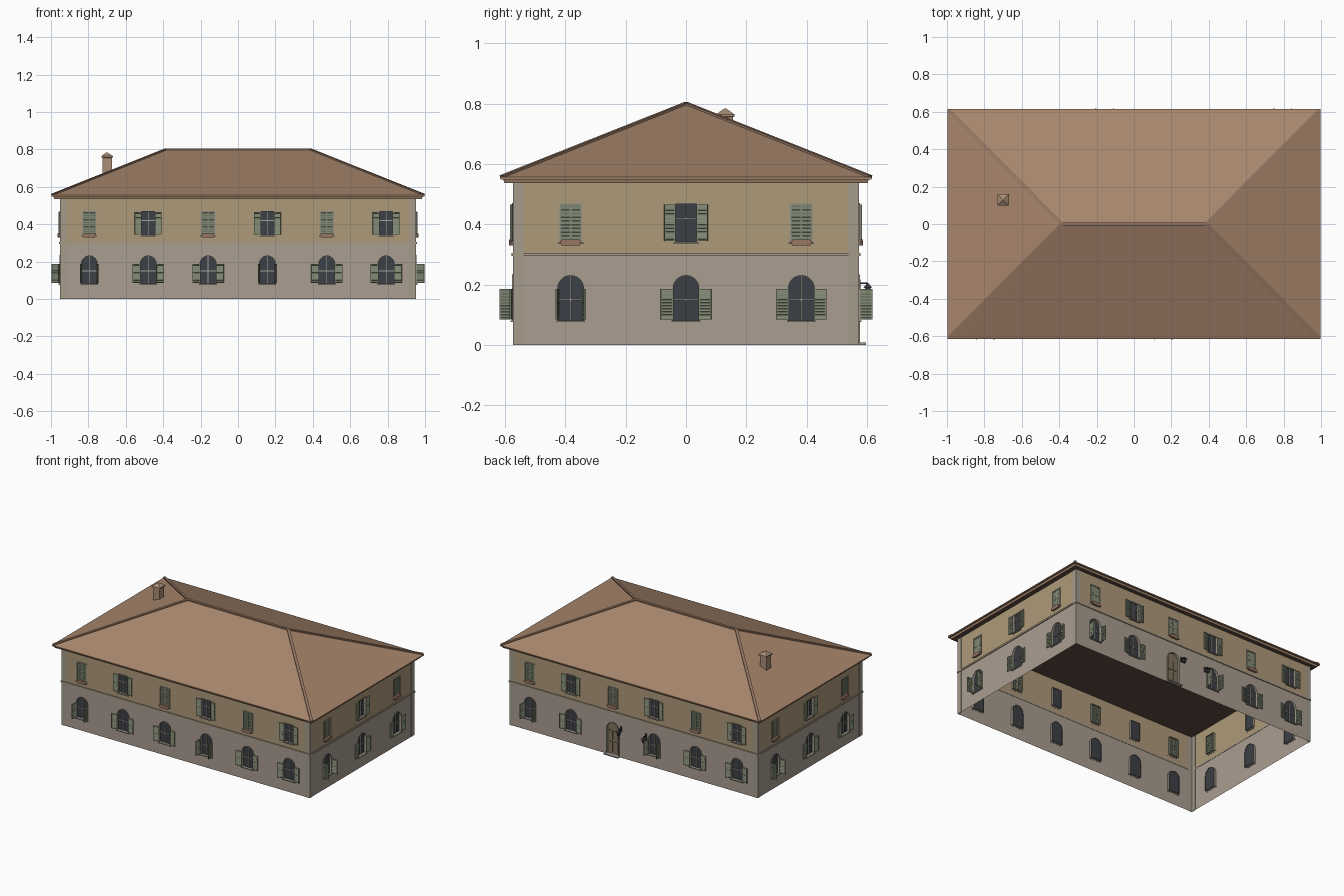
import bpy, bmesh
from math import pi, sin, cos, radians
from mathutils import Matrix, Vector

if "Cube" in bpy.data.objects:
    bpy.data.objects.remove(bpy.data.objects["Cube"])

COLORS = {
    "lower_walls": (0.40, 0.34, 0.28), "upper_walls": (0.42, 0.32, 0.19),
    "corner_strips": (0.37, 0.33, 0.26), "belt_course": (0.38, 0.32, 0.24),
    "window_panes": (0.045, 0.05, 0.06), "window_bars": (0.40, 0.38, 0.34),
    "window_frames": (0.33, 0.30, 0.24), "shutters": (0.23, 0.26, 0.18),
    "planters": (0.32, 0.18, 0.12), "door": (0.22, 0.17, 0.11),
    "door_step": (0.36, 0.32, 0.27), "lanterns": (0.04, 0.04, 0.045),
    "roof": (0.39, 0.24, 0.15), "ridge_tiles": (0.30, 0.18, 0.12),
    "chimney": (0.40, 0.27, 0.18), "ceiling": (0.11, 0.07, 0.05),
}
parts = {name: bmesh.new() for name in COLORS}
WX, WY, BELT, TOP = 0.95, 0.572, 0.30, 0.54
I = Matrix()


def box(part, center, size, m=I):
    mat = m @ Matrix.Translation(center) @ Matrix.Diagonal((*size, 1))
    bmesh.ops.create_cube(parts[part], size=1, matrix=mat)


def loft(part, loops, m=I, start=False, end=False):
    bm = parts[part]
    rings = [[bm.verts.new(m @ Vector(p)) for p in lp] for lp in loops]
    n = len(rings[0])
    for a, b in zip(rings, rings[1:]):
        for i in range(n):
            bm.faces.new((a[i], a[(i + 1) % n], b[(i + 1) % n], b[i]))
    if start:
        bm.faces.new(rings[0][::-1])
    if end:
        bm.faces.new(rings[-1])


def rect(hx, hy, z, cx=0, cy=0):
    return [(cx + sx * hx, cy + sy * hy, z) for sx, sy in ((-1, -1), (1, -1), (1, 1), (-1, 1))]


def outline(u, w, z0, z1, arched, grow=0, y=0):
    r = w / 2 + grow
    z0, z1 = z0 - grow, z1 + grow
    pts = [(u - r, y, z0), (u + r, y, z0)]
    if arched:
        pts += [(u + r * cos(a), y, z1 - r + r * sin(a)) for a in [pi * i / 12 for i in range(13)]]
    else:
        pts += [(u + r, y, z1), (u - r, y, z1)]
    return pts


def wall(part, half, z0, z1, holes, m):
    # flat wall with real openings
    bm = parts[part]
    edges = []
    for lp in [outline(0, half * 2, z0, z1, False)] + holes:
        vs = [bm.verts.new(m @ Vector(p)) for p in lp]
        edges += [bm.edges.new((vs[i - 1], vs[i])) for i in range(len(vs))]
    out = m.to_3x3() @ Vector((0, -1, 0))
    res = bmesh.ops.triangle_fill(bm, use_beauty=True, edges=edges, normal=out)
    for f in res["geom"]:
        if isinstance(f, bmesh.types.BMFace):
            f.normal_update()
            if f.normal.dot(out) < 0:
                f.normal_flip()


def frame(spec, t, m):
    loft("window_frames", [outline(*spec, y=0.015), outline(*spec, y=-0.004),
                           outline(*spec, grow=t, y=-0.004), outline(*spec, grow=t)], m)


def shutters(u, w, z0, z1, angle, y, m):
    # a pair of louvred leaves hinged on the window jambs
    leaf, h = w / 2, z1 - z0
    for side in (-1, 1):
        k = m @ Matrix.Translation((u + side * leaf, y, z0)) @ Matrix.Scale(-side, 4, (1, 0, 0))
        k = k @ Matrix.Rotation(-radians(angle), 4, "Z")
        box("shutters", (leaf / 2, 0, h / 2), (leaf - 0.006, 0.003, h - 0.006), k)
        for x in (0.002, leaf - 0.002):
            box("shutters", (x, 0, h / 2), (0.004, 0.006, h), k)
        for z in (0.002, h / 2, h - 0.002):
            box("shutters", (leaf / 2, 0, z), (leaf, 0.006, 0.004), k)
        n = 10
        for i in range(n):
            s = k @ Matrix.Translation((leaf / 2, 0, h * (i + 0.5) / n)) @ Matrix.Rotation(0.5, 4, "X")
            box("shutters", (0, 0, 0), (leaf - 0.006, 0.006, 0.0025), s)


def glazing(spec, bar_z, m):
    u, w, z0, z1, _ = spec
    loft("window_panes", [outline(*spec, y=0.012)], m, end=True)
    box("window_bars", (u, 0.009, (z0 + z1) / 2), (0.004, 0.005, z1 - z0), m)
    box("window_bars", (u, 0.009, bar_z), (w, 0.005, 0.004), m)


def facade(angle, half, dist, us, door_index=None):
    m = Matrix.Rotation(radians(angle), 4, "Z") @ Matrix.Translation((0, -dist, 0))
    low, up = [], []
    for i, u in enumerate(us):
        # ground floor: arched windows, or the door
        if i == door_index:
            spec = (u, 0.09, 0.006, 0.225, True)
            loft("door", [outline(*spec, y=0.010)], m, end=True)
            for s in (-1, 1):
                for z, h in ((0.055, 0.07), (0.135, 0.06)):
                    box("door", (u + s * 0.021, 0.009, z), (0.03, 0.006, h), m)
            box("door_step", (u, -0.012, 0.004), (0.11, 0.024, 0.008), m)
            frame(spec, 0.005, m)
        else:
            spec = (u, 0.085, 0.082, 0.23, True)
            glazing(spec, 0.15, m)
            frame(spec, 0.004, m)
            box("window_frames", (u, -0.004, 0.079), (0.095, 0.010, 0.006), m)
            shutters(u, 0.084, 0.085, 0.186, 98 if i % 3 == 0 else 172, -0.004, m)
        low.append(outline(*spec))
        # upper floor: alternating closed and open shutters
        spec = (u, 0.07, 0.343, 0.467, False)
        up.append(outline(*spec))
        frame(spec, 0.004, m)
        if i % 2 == 0:
            shutters(u, 0.07, 0.343, 0.467, 0, 0.003, m)
            loft("planters", [[(u + sx * a, y, z) for sx, y in ((-1, -0.014), (1, -0.014), (1, 0), (-1, 0))]
                              for a, z in ((0.03, 0.329), (0.036, 0.343), (0.026, 0.350))], m, True, True)
        else:
            glazing(spec, 0.42, m)
            shutters(u, 0.072, 0.345, 0.465, 174, -0.004, m)
        box("window_frames", (u, -0.004, 0.338), (0.084, 0.010, 0.005), m)
    wall("lower_walls", half, 0, BELT, low, m)
    wall("upper_walls", half, BELT, TOP, up, m)
    for s in (-1, 1):
        box("corner_strips", (s * (half - 0.016), 0, TOP / 2), (0.034, 0.003, TOP), m)
    box("belt_course", (0, -0.002, BELT), (half * 2 + 0.008, 0.008, 0.011), m)


LONG = (-0.795, -0.48, -0.16, 0.157, 0.475, 0.792)
SHORT = (-0.382, 0, 0.382)
facade(0, WX, WY, LONG)
facade(90, WY, WX, SHORT)
facade(180, WX, WY, LONG, door_index=2)
facade(270, WY, WX, SHORT)

# wall lanterns on the back
for x in (-0.095, 0.095):
    box("lanterns", (x, WY + 0.003, 0.20), (0.012, 0.006, 0.035))
    box("lanterns", (x, WY + 0.016, 0.205), (0.004, 0.03, 0.004))
    loft("lanterns", [rect(a, a, z, x, WY + 0.03) for a, z in
                      ((0.006, 0.165), (0.010, 0.19), (0.014, 0.191), (0.003, 0.204))], I, True, True)

# hipped roof with stepped eaves, ridge and hip tiles
EX, EY, EZ, RX, RZ = 0.997, 0.615, 0.556, 0.385, 0.80
loft("roof", [rect(EX - 0.014, EY - 0.014, 0.536), rect(EX - 0.010, EY - 0.010, 0.548),
              rect(EX, EY, 0.549), rect(EX, EY, EZ), rect(RX, 0, RZ)])
loft("ceiling", [rect(EX - 0.014, EY - 0.014, 0.536)], I, start=True)


def tile_bar(a, b):
    a, b = Vector(a), Vector(b)
    d = b - a
    mat = Matrix.Translation((a + b) / 2) @ d.to_track_quat("X", "Z").to_matrix().to_4x4()
    box("ridge_tiles", (0, 0, 0), (d.length, 0.018, 0.009), mat)


tile_bar((-RX, 0, RZ), (RX, 0, RZ))
for sx in (-1, 1):
    for sy in (-1, 1):
        tile_bar((sx * (EX - 0.005), sy * (EY - 0.005), EZ + 0.002), (sx * RX, 0, RZ))

# chimney with pyramid cap
loft("chimney", [rect(a, a, z, -0.70, 0.13) for a, z in
                 ((0.025, 0.64), (0.025, 0.755), (0.031, 0.757), (0.031, 0.764), (0.002, 0.784))], I, True, True)

# turn the collected parts into objects
for name, bm in parts.items():
    if name == "roof":
        bmesh.ops.remove_doubles(bm, verts=bm.verts, dist=1e-5)
    if name not in ("lower_walls", "upper_walls", "window_panes", "ceiling", "roof"):
        bmesh.ops.recalc_face_normals(bm, faces=bm.faces)
    mesh = bpy.data.meshes.new(name)
    bm.to_mesh(mesh)
    bm.free()
    mat = bpy.data.materials.new(name)
    mat.diffuse_color = (*COLORS[name], 1)
    mat.use_nodes = True
    mat.node_tree.nodes["Principled BSDF"].inputs["Base Color"].default_value = mat.diffuse_color
    mesh.materials.append(mat)
    bpy.context.collection.objects.link(bpy.data.objects.new(name, mesh))
